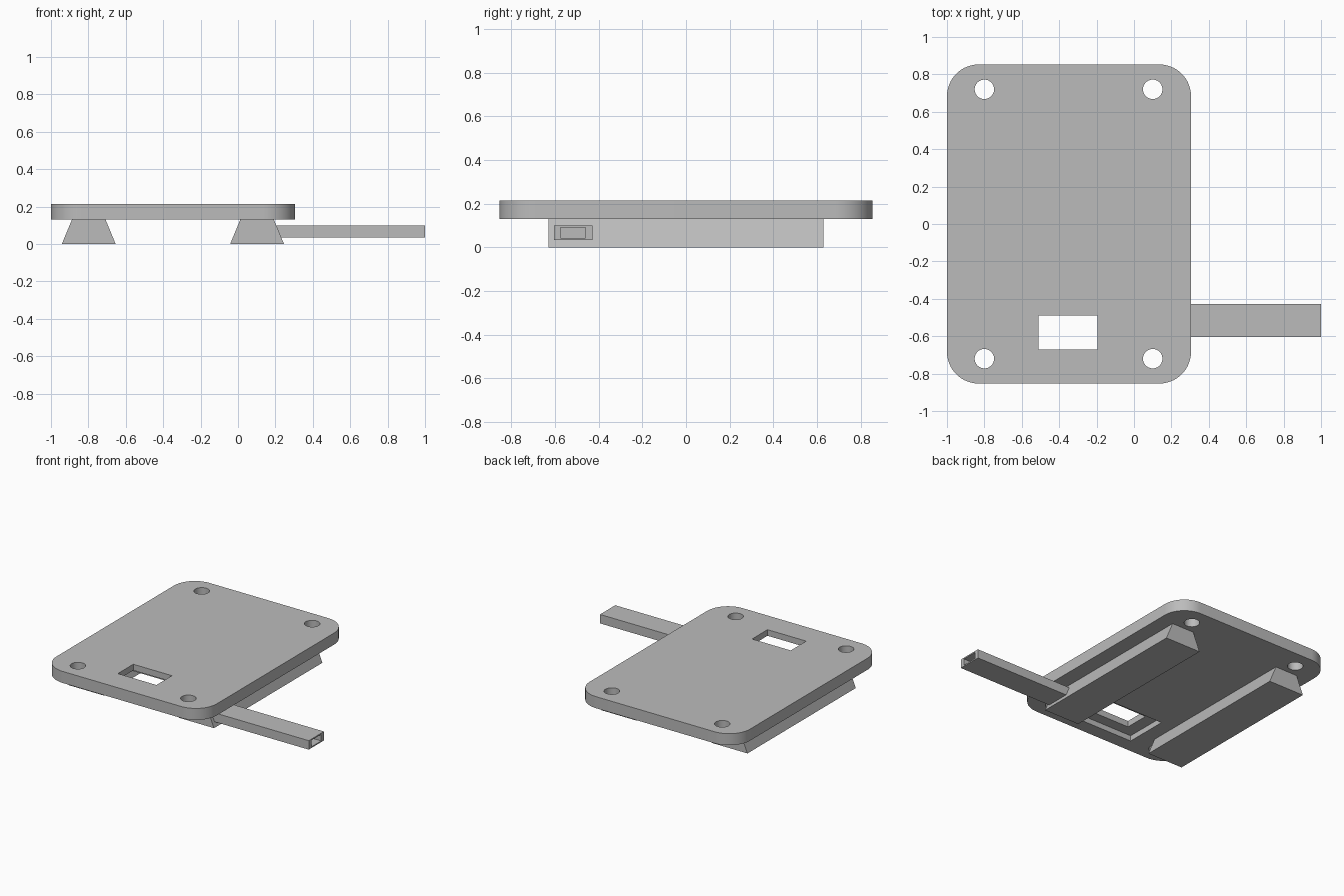
import bpy, bmesh, math
from mathutils import Matrix, Vector

cube = bpy.data.objects.get("Cube")
if cube:
    bpy.data.objects.remove(cube, do_unlink=True)

grey = bpy.data.materials.new("plain_grey")
grey.use_nodes = True
GREY = (0.5, 0.5, 0.5, 1)
grey.diffuse_color = GREY
grey.node_tree.nodes["Principled BSDF"].inputs["Base Color"].default_value = GREY


def finish(name, bm):
    mesh = bpy.data.meshes.new(name)
    bmesh.ops.recalc_face_normals(bm, faces=bm.faces)
    bm.to_mesh(mesh)
    bm.free()
    mesh.materials.append(grey)
    ob = bpy.data.objects.new(name, mesh)
    bpy.context.collection.objects.link(ob)
    return ob


def box(name, x, y, z, corner=0):
    """Box from ranges, with optional rounded vertical corners."""
    bm = bmesh.new()
    size = [r[1] - r[0] for r in (x, y, z)]
    mid = Vector([(r[0] + r[1]) / 2 for r in (x, y, z)])
    bmesh.ops.create_cube(bm, size=1, matrix=Matrix.Translation(mid) @ Matrix.Diagonal((*size, 1)))
    if corner:
        upright = [e for e in bm.edges
                   if abs(e.verts[0].co.z - e.verts[1].co.z) > 0.01]
        bmesh.ops.bevel(bm, geom=upright, offset=corner, segments=16,
                        profile=0.5, affect='EDGES')
    return finish(name, bm)


def cylinder(name, x, y, z, radius, depth):
    bm = bmesh.new()
    bmesh.ops.create_cone(bm, cap_ends=True, segments=40, radius1=radius, radius2=radius,
                          depth=depth, matrix=Matrix.Translation((x, y, z)))
    return finish(name, bm)


def cut(ob, cutter):
    mod = ob.modifiers.new("cut", 'BOOLEAN')
    mod.operation = 'DIFFERENCE'
    mod.solver = 'EXACT'
    mod.object = cutter
    bpy.context.view_layer.objects.active = ob
    bpy.ops.object.modifier_apply(modifier=mod.name)
    bpy.data.objects.remove(cutter, do_unlink=True)


# Rounded base plate with screw holes and a stepped window
BOTTOM, TOP = 0.13, 0.215
plate = box("base_plate", (-1, 0.305), (-0.853, 0.853), (BOTTOM, TOP), 0.17)
for x in (-0.8, 0.1):
    for y in (-0.72, 0.72):
        cut(plate, cylinder("hole_cutter", x, y, 0.17, 0.052, 0.3))
cut(plate, box("window_cutter", (-0.51, -0.195), (-0.67, -0.49), (0, 0.4)))
cut(plate, box("recess_cutter", (-0.6, -0.105), (-0.75, -0.43), (0, 0.17)))
bpy.ops.object.select_all(action='DESELECT')
plate.select_set(True)
bpy.context.view_layer.objects.active = plate
bpy.ops.object.shade_smooth_by_angle(angle=math.radians(30))


# Dovetail rails under the plate
def rail(name, centre):
    bm = bmesh.new()
    profile = [(-0.144, 0), (0.144, 0), (0.09, BOTTOM), (-0.09, BOTTOM)]
    face = bm.faces.new([bm.verts.new((centre + x, -0.63, z)) for x, z in profile])
    new = bmesh.ops.extrude_face_region(bm, geom=[face])["geom"]
    bmesh.ops.translate(bm, vec=(0, 1.26, 0),
                        verts=[g for g in new if isinstance(g, bmesh.types.BMVert)])
    return finish(name, bm)


rail("right_rail", -0.798)
rail("left_rail", 0.102)

# Hollow side arm
arm = box("side_arm", (0.15, 1), (-0.605, -0.428), (0.034, 0.1))
cut(arm, box("bore_cutter", (0.24, 1.1), (-0.575, -0.46), (0.043, 0.091)))
